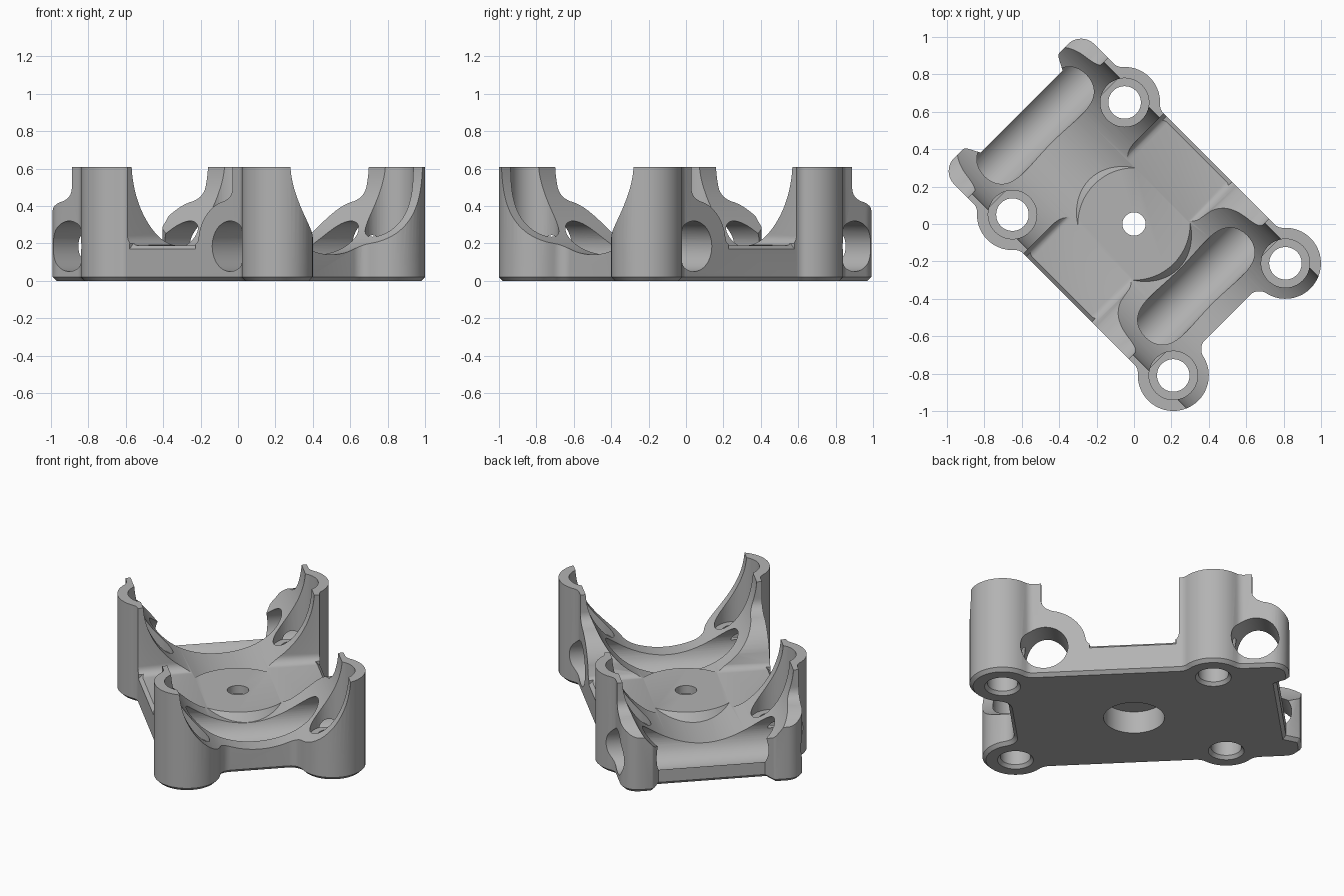
import bpy, bmesh
from math import cos, sin, radians, pi
from mathutils import Vector, Matrix

cube = bpy.data.objects.get("Cube")
if cube:
    bpy.data.objects.remove(cube, do_unlink=True)

HEIGHT, FLOOR, WALL = 0.61, 0.19, 0.53
POST_V, POST_R = 0.424, 0.19
POSTS_U = (0.721, -0.495)
BORES_U = (0.47, -0.746)
BORE_Z, BORE_R = 0.185, 0.135
SPACING = BORES_U[1] - BORES_U[0]


def arc(cx, cy, r, a0, a1, n=10):
    """Points along an arc, angles in degrees."""
    steps = [radians(a0 + (a1 - a0) * i / n) for i in range(n + 1)]
    return [(cx + r * cos(a), cy + r * sin(a)) for a in steps]


def make_object(name, bm):
    bmesh.ops.recalc_face_normals(bm, faces=bm.faces)
    mesh = bpy.data.meshes.new(name)
    bm.to_mesh(mesh)
    bm.free()
    ob = bpy.data.objects.new(name, mesh)
    bpy.context.collection.objects.link(ob)
    return ob


def prism(name, points, direction, chamfer=0):
    """Extrude a closed 3D outline; optionally chamfer its first cap."""
    bm = bmesh.new()
    base = bm.faces.new([bm.verts.new(p) for p in points])
    rim = list(base.edges)
    top = bmesh.ops.extrude_face_region(bm, geom=[base], use_keep_orig=True)
    verts = [g for g in top["geom"] if isinstance(g, bmesh.types.BMVert)]
    bmesh.ops.translate(bm, verts=verts, vec=Vector(direction))
    if chamfer:
        bmesh.ops.bevel(bm, geom=rim, offset=chamfer, segments=1,
                        affect='EDGES', clamp_overlap=True)
    return make_object(name, bm)


def cylinder(name, center, r1, depth, axis='Z', r2=None, segments=64):
    bm = bmesh.new()
    turn = {'Z': Matrix(), 'X': Matrix.Rotation(pi / 2, 4, 'Y'),
            'Y': Matrix.Rotation(pi / 2, 4, 'X')}[axis]
    bmesh.ops.create_cone(bm, cap_ends=True, segments=segments, radius1=r1,
                          radius2=r1 if r2 is None else r2, depth=depth,
                          matrix=Matrix.Translation(center) @ turn)
    return make_object(name, bm)


def combine(body, tool, operation='DIFFERENCE'):
    tool.hide_render = True
    mod = body.modifiers.new("combine", 'BOOLEAN')
    mod.operation, mod.solver, mod.object = operation, 'EXACT', tool
    bpy.ops.object.select_all(action='DESELECT')
    bpy.context.view_layer.objects.active = body
    body.select_set(True)
    bpy.ops.object.modifier_apply(modifier=mod.name)
    bpy.data.objects.remove(tool, do_unlink=True)


# Plan outline of one half: end wall, post, side wall, post, rounded ear
p0, p1 = POSTS_U
half = arc(0.777, 0.17, 0.07, 180, 102.4, 6)
half += arc(p0, POST_V, POST_R, -77.6, 138.4, 28)[1:]
half += arc(p0 - 0.187, 0.59, 0.06, -41.6, -90, 5)[1:]
half += arc(p1 + 0.187, 0.59, 0.06, -90, -138.4, 5)
half += arc(p1, POST_V, POST_R, 41.6, 138.4, 14)[1:]
half += arc(p1 - 0.187, 0.59, 0.06, -41.6, -90, 5)[1:]
half += arc(-0.83, 0.43, 0.1, 90, 180, 10)
half += arc(-0.90, 0.37, 0.03, 180, 230, 3)[1:] + [(-0.85, 0.31)]
outline = half + [(u, -v) for u, v in reversed(half)]
body = prism("cradle_block", [(u, v, 0) for u, v in outline],
             (0, 0, HEIGHT), chamfer=0.02)

# Side profile: saddle between posts, rounded shoulders over the bores
shoulder = arc(BORES_U[0], BORE_Z, 0.245, 158, 100, 10)
shoulder += arc(0.42, 0.50, 0.07, -70, 0, 6)
saddle = [(-0.305, 0.8)] + arc(-0.255, FLOOR + 0.05, 0.05, 180, 270, 6)
saddle += arc(0.185, FLOOR + 0.05, 0.05, -90, -30, 5)
saddle += shoulder + [(0.49, 0.8)]
ear = [(-1.2, 0.8), (-1.2, 0.25)]
ear += [(u + SPACING, z) for u, z in shoulder] + [(0.49 + SPACING, 0.8)]
for name, shape in (("saddle_cut", saddle), ("ear_cut", ear)):
    combine(body, prism(name, [(u, -1, z) for u, z in shape], (0, 2, 0)))

# Sloped outer lip of the saddle
for s in (1, -1):
    lip = [(-0.29, s * (WALL - 0.03), FLOOR + 0.01),
           (-0.29, s * (WALL + 0.03), FLOOR + 0.01),
           (-0.29, s * (WALL + 0.03), FLOOR - 0.05)]
    combine(body, prism("lip_cut", lip, (0.5, 0, 0)))

# Round trough along the length, with a raised disc in the middle
combine(body, cylinder("trough_cut", (0, 0, 0.64), 0.5, 3, 'X', segments=128))
combine(body, cylinder("centre_disc", (0, 0, FLOOR - 0.0405), 0.36, 0.08,
                       r2=0.3), 'UNION')

# Cross bores through both sides
for u in BORES_U:
    combine(body, cylinder("cross_bore", (u, 0, BORE_Z), BORE_R, 3, 'Y'))

# Bolt holes: wide pocket from above, through hole, chamfered mouth below
for u in POSTS_U:
    for v in (POST_V, -POST_V):
        combine(body, cylinder("bolt_pocket", (u, v, 0.6), 0.13, 0.8, segments=48))
        combine(body, cylinder("bolt_hole", (u, v, 0.2), 0.087, 1, segments=48))
        combine(body, cylinder("hole_mouth", (u, v, 0), 0.12, 0.04,
                               r2=0.087, segments=48))

# Centre hole with a wide recess underneath
combine(body, cylinder("centre_hole", (0, 0, 0.2), 0.062, 1, segments=48))
combine(body, cylinder("bottom_recess", (0, 0, 0.04), 0.175, 0.2))

# Colour, shading and final placement
grey = bpy.data.materials.new("plain_grey")
grey.use_nodes = True
colour = (0.45, 0.45, 0.45, 1)
grey.diffuse_color = colour
grey.node_tree.nodes["Principled BSDF"].inputs["Base Color"].default_value = colour
body.data.materials.clear()
body.data.materials.append(grey)
body.data.transform(Matrix.Rotation(-pi / 4, 4, 'Z'))
bpy.ops.object.select_all(action='DESELECT')
body.select_set(True)
bpy.context.view_layer.objects.active = body
bpy.ops.object.shade_smooth_by_angle(angle=radians(30))
